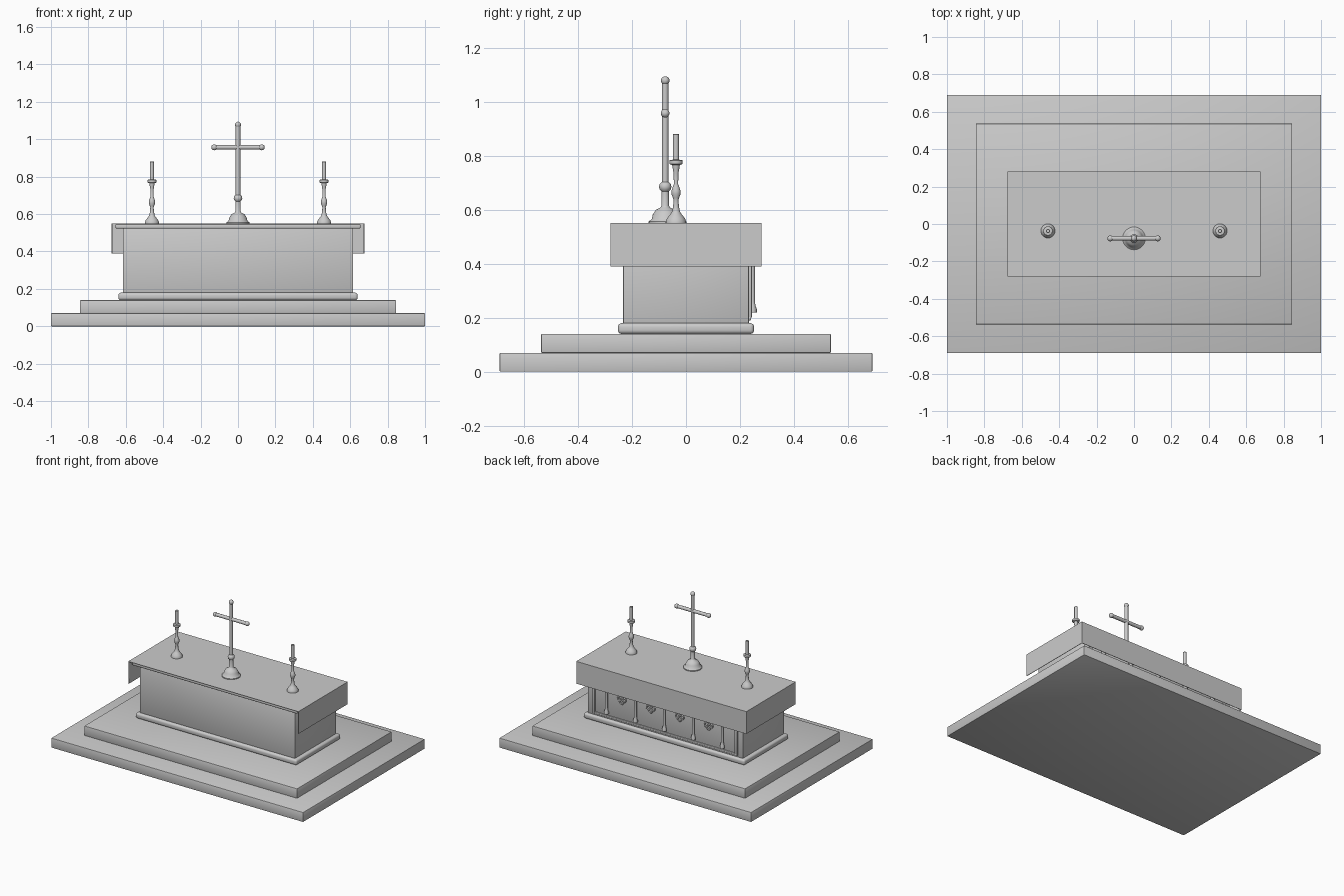
import bpy, bmesh, math
from mathutils import Matrix, Vector

if "Cube" in bpy.data.objects:
    bpy.data.objects.remove(bpy.data.objects["Cube"])


def finish(bm, name, smooth=True):
    bmesh.ops.recalc_face_normals(bm, faces=bm.faces)
    me = bpy.data.meshes.new(name)
    bm.to_mesh(me)
    bm.free()
    ob = bpy.data.objects.new(name, me)
    bpy.context.collection.objects.link(ob)
    if smooth:
        bpy.ops.object.select_all(action='DESELECT')
        ob.select_set(True)
        bpy.context.view_layer.objects.active = ob
        bpy.ops.object.shade_smooth_by_angle(angle=math.radians(40))
    return ob


def box(name, x, y, z, bevel=0.004, seg=2):
    """Box from (min, max) ranges with softened edges."""
    bm = bmesh.new()
    lo, hi = Vector((x[0], y[0], z[0])), Vector((x[1], y[1], z[1]))
    m = Matrix.Translation((lo + hi) / 2) @ Matrix.Diagonal((*(hi - lo), 1))
    bmesh.ops.create_cube(bm, size=1, matrix=m)
    if bevel:
        bmesh.ops.bevel(bm, geom=bm.edges[:], offset=bevel, segments=seg,
                        profile=0.5, affect='EDGES')
    return finish(bm, name)


def lathe(name, profile, loc, steps=24):
    """Revolve a (radius, height) profile about z."""
    bm = bmesh.new()
    vs = [bm.verts.new((r, 0, z)) for r, z in profile]
    es = [bm.edges.new(p) for p in zip(vs, vs[1:])]
    bmesh.ops.spin(bm, geom=vs + es, cent=(0, 0, 0), axis=(0, 0, 1),
                   angle=2 * math.pi, steps=steps)
    bmesh.ops.remove_doubles(bm, verts=bm.verts, dist=1e-5)
    bmesh.ops.translate(bm, verts=bm.verts, vec=loc)
    return finish(bm, name)


def tube(name, pts, radius, cyclic=False):
    """Round moulding along a path."""
    cu = bpy.data.curves.new(name, 'CURVE')
    cu.dimensions = '3D'
    cu.bevel_depth = radius
    cu.bevel_resolution = 2
    cu.use_fill_caps = True
    sp = cu.splines.new('POLY')
    sp.points.add(len(pts) - 1)
    for p, co in zip(sp.points, pts):
        p.co = (*co, 1)
    sp.use_cyclic_u = cyclic
    ob = bpy.data.objects.new(name, cu)
    bpy.context.collection.objects.link(ob)


def ball(name, loc, r):
    bm = bmesh.new()
    bmesh.ops.create_uvsphere(bm, u_segments=16, v_segments=10, radius=r,
                              matrix=Matrix.Translation(loc))
    finish(bm, name)


# Steps, plinth moulding, altar body and table slab
box("lower_step", (-1, 1), (-.69, .69), (0, .07))
box("upper_step", (-.845, .845), (-.537, .537), (.07, .14))
box("plinth_moulding", (-.64, .64), (-.252, .252), (.14, .18), .014, 4)
box("altar_body", (-.615, .615), (-.233, .233), (.178, .53))
box("table_slab", (-.655, .655), (-.268, .268), (.523, .546), .006, 3)

# Cloth: top with side and rear drops, open at the front
bm = bmesh.new()
bmesh.ops.create_cube(bm, size=1, matrix=Matrix.Translation((0, 0, .47))
                      @ Matrix.Diagonal((1.35, .56, .16, 1)))
bm.normal_update()
bmesh.ops.delete(bm, geom=[f for f in bm.faces if f.normal.z < -.5 or f.normal.y < -.5],
                 context='FACES_ONLY')
me = bpy.data.meshes.new("altar_cloth")
bm.to_mesh(me)
bm.free()
cloth = bpy.data.objects.new("altar_cloth", me)
bpy.context.collection.objects.link(cloth)
mod = cloth.modifiers.new("thickness", 'SOLIDIFY')
mod.thickness = .004
mod.offset = -1

# Rear arcade: end stiles, columns, arches and quatrefoils
for s in (-1, 1):
    box("end_stile", sorted((s * .555, s * .575)), (.228, .244), (.2, .51), .003)
box("arcade_sill", (-.575, .575), (.228, .241), (.19, .204), .003)
column = [(0, .22), (.016, .22), (.016, .232), (.011, .245), (.0095, .26), (.0095, .39),
          (.011, .4), (.016, .412), (.016, .422), (0, .422)]
for i in range(5):
    lathe("arcade_column", column, (-.46 + .23 * i, .246, 0), 16)
for i in range(4):
    cx = -.345 + .23 * i
    tube("arcade_arch", [(cx + .113 * math.cos(a), .239, .422 + .085 * math.sin(a))
                         for a in (math.pi * k / 16 for k in range(17))], .008)
    for q in range(4):
        qx = cx + .018 * math.cos(q * math.pi / 2)
        qz = .347 + .018 * math.sin(q * math.pi / 2)
        tube("quatrefoil_lobe", [(qx + .014 * math.cos(a), .236, qz + .014 * math.sin(a))
                                 for a in (math.pi * k / 8 for k in range(16))],
             .005, True)

# Candlesticks with candles
stick = [(0, .549), (.038, .549), (.038, .556), (.033, .568), (.022, .582), (.015, .592),
         (.011, .61), (.009, .635), (.012, .645), (.017, .658), (.017, .67), (.012, .684),
         (.008, .695), (.009, .735), (.013, .757), (.014, .765), (.024, .769),
         (.025, .775), (.024, .783), (.012, .785), (0, .785)]
candle = [(0, .78), (.011, .78), (.011, .879), (.009, .881), (0, .881)]
for s in (-1, 1):
    lathe("candlestick", stick, (s * .46, -.037, 0))
    lathe("candle", candle, (s * .46, -.037, 0), 16)

# Standing cross
Y = -.077
lathe("cross_foot", [(0, .549), (.061, .549), (.061, .556), (.05, .565), (.046, .582),
                     (.034, .6), (.018, .608), (.014, .615), (.014, .668), (.021, .675),
                     (.023, .685), (.021, .695), (.013, .703), (0, .703)], (0, Y, 0), 32)
tube("cross_shaft", [(0, Y, .6), (0, Y, 1.08)], .0125)
tube("cross_arm", [(-.125, Y, .957), (.125, Y, .957)], .0125)
for p in ((-.127, Y, .957), (.127, Y, .957), (0, Y, 1.078)):
    ball("cross_finial", p, .016)
